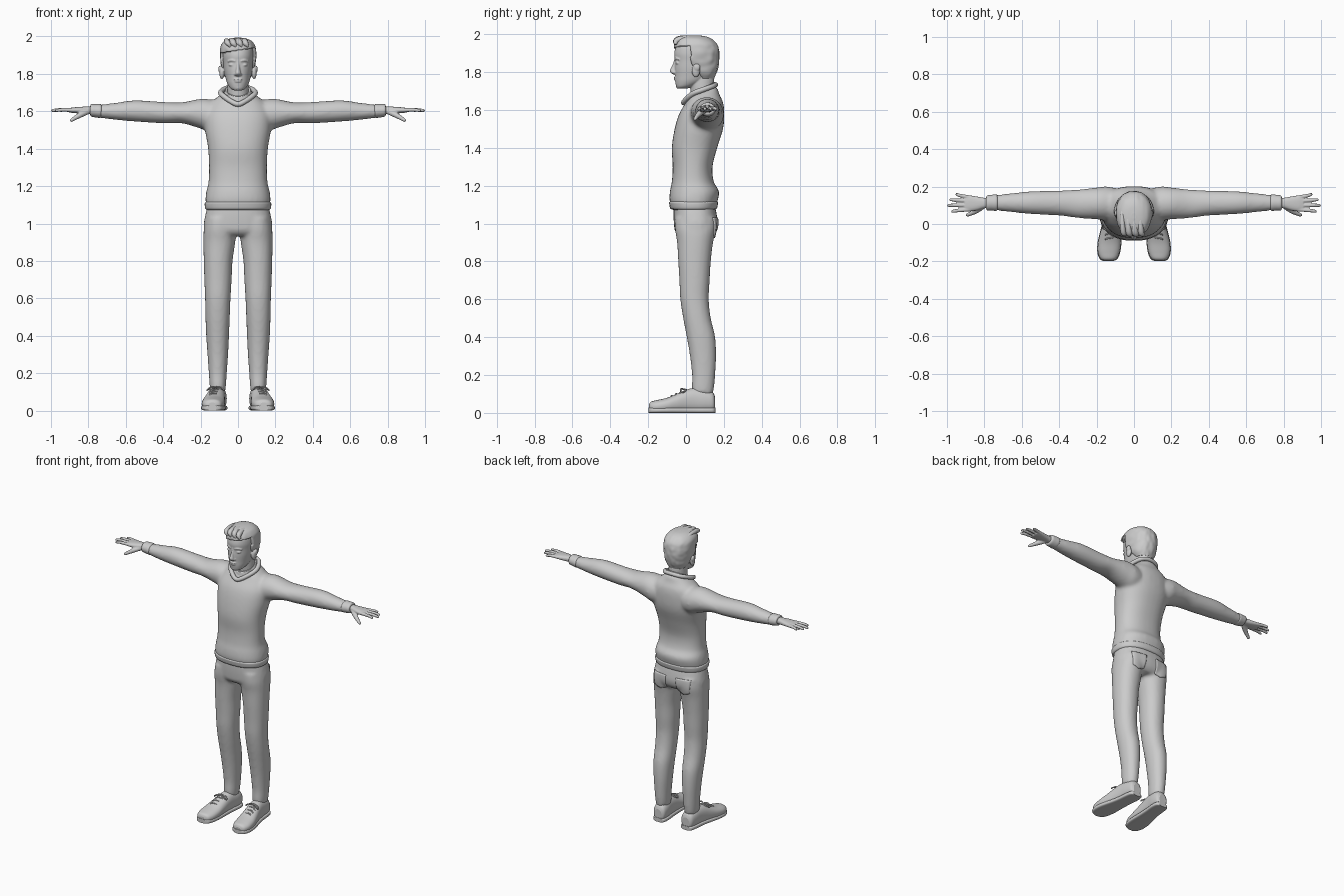
import bpy, bmesh, math
from mathutils import Vector, noise


def spline(keys, steps, closed=False):
    """Catmull-Rom interpolation through tuples of any length."""
    n, out = len(keys), []
    get = (lambda i: keys[i % n]) if closed else (lambda i: keys[max(0, min(n - 1, i))])
    for i in range(n if closed else n - 1):
        p = [get(i + k) for k in (-1, 0, 1, 2)]
        for s in range(steps):
            t = s / steps
            out.append(tuple(0.5 * (2 * b + (c - a) * t + (2 * a - 5 * b + 4 * c - d) * t * t
                                    + (3 * b - a - 3 * c + d) * t ** 3) for a, b, c, d in zip(*p)))
    if not closed:
        out.append(tuple(keys[-1]))
    return out


def finish(name, bm):
    bmesh.ops.recalc_face_normals(bm, faces=bm.faces)
    for f in bm.faces:
        f.smooth = len(f.verts) < 5
    me = bpy.data.meshes.new(name)
    bm.to_mesh(me)
    bm.free()
    ob = bpy.data.objects.new(name, me)
    bpy.context.collection.objects.link(ob)
    return ob


def skin(name, rings, closed=False):
    bm = bmesh.new()
    vs = [[bm.verts.new(p) for p in r] for r in rings]
    n, m = len(vs[0]), len(vs)
    for i in range(m if closed else m - 1):
        a, b = vs[i], vs[(i + 1) % m]
        for j in range(n):
            bm.faces.new((a[j], a[(j + 1) % n], b[(j + 1) % n], b[j]))
    if not closed:
        bm.faces.new(vs[0])
        bm.faces.new(vs[-1])
    return finish(name, bm)


def loft(name, keys, axis='z', n=32, power=2.0, steps=5, side=1, tilt=0.0):
    """Keys are (position, centre 1, radius 1, centre 2, radius 2)."""
    rings = []
    for t, c1, r1, c2, r2 in spline(keys, steps):
        ring = []
        for j in range(n):
            w = 2 * math.pi * j / n
            ca, sa = math.cos(w), math.sin(w)
            a = c1 + r1 * math.copysign(abs(ca) ** (2 / power), ca)
            b = c2 + r2 * math.copysign(abs(sa) ** (2 / power), sa)
            x, y, z = {'x': (t, a, b), 'y': (a, t, b), 'z': (a, b, t + tilt * (b - c2))}[axis]
            ring.append((x * side, y, z))
        rings.append(ring)
    return skin(name, rings)


def tube(name, keys, closed=False, n=12, steps=5):
    """Round tube along (x, y, z, radius) keys."""
    pts = spline(keys, steps, closed)
    m, rings = len(pts), []
    for i, p in enumerate(pts):
        a, b = (pts[i - 1], pts[(i + 1) % m]) if closed else (pts[max(i - 1, 0)], pts[min(i + 1, m - 1)])
        t = (Vector(b[:3]) - Vector(a[:3])).normalized()
        u = t.cross(Vector((0, 0, 1))).normalized()
        v = u.cross(t)
        rings.append([Vector(p[:3]) + p[3] * (u * math.cos(w) + v * math.sin(w))
                      for w in (2 * math.pi * k / n for k in range(n))])
    return skin(name, rings, closed)


def ball(name, c, r):
    bm = bmesh.new()
    bmesh.ops.create_uvsphere(bm, u_segments=24, v_segments=16, radius=1)
    for v in bm.verts:
        v.co = Vector((c[k] + v.co[k] * r[k] for k in range(3)))
    return finish(name, bm)


def fuse(name, parts, voxel, smooth):
    """Merge overlapping solids into one soft skin."""
    bm = bmesh.new()
    for o in parts:
        bm.from_mesh(o.data)
        bpy.data.objects.remove(o)
    ob = finish(name, bm)
    r = ob.modifiers.new("remesh", 'REMESH')
    r.mode, r.voxel_size, r.use_smooth_shade = 'VOXEL', voxel, True
    s = ob.modifiers.new("smooth", 'SMOOTH')
    s.factor, s.iterations = 0.5, smooth
    return ob


def mirror(ob):
    ob.modifiers.new("mirror", 'MIRROR').use_mirror_merge = False
    return ob


# Sweater: body and two sleeves
body = loft("body", [(1.075, 0, .165, .04, .112), (1.12, 0, .174, .04, .127), (1.17, 0, .17, .045, .13),
                     (1.22, 0, .158, .036, .111), (1.30, 0, .155, .035, .105), (1.40, 0, .16, .045, .12),
                     (1.50, 0, .176, .068, .128), (1.58, 0, .176, .083, .119), (1.64, 0, .15, .098, .098),
                     (1.68, 0, .105, .1, .077), (1.705, 0, .07, .115, .055), (1.72, 0, .05, .13, .035)], power=2.3)
sleeves = [loft("sleeve", [(.05, .11, .07, 1.57, .07), (.14, .11, .09, 1.575, .087), (.20, .11, .085, 1.587, .08),
                           (.30, .108, .076, 1.592, .056), (.40, .112, .067, 1.593, .057),
                           (.55, .114, .061, 1.602, .057), (.65, .114, .051, 1.60, .046),
                           (.74, .114, .041, 1.60, .035), (.77, .114, .037, 1.60, .031)], 'x', side=s)
           for s in (1, -1)]
fuse("sweater", [body] + sleeves, .01, 10)
mirror(loft("sleeve_cuff", [(.73, .114, .038, 1.602, .032), (.737, .114, .044, 1.602, .037),
                            (.76, .114, .042, 1.603, .036), (.785, .113, .04, 1.605, .033),
                            (.79, .113, .03, 1.605, .024)], 'x', steps=3))
loft("sweater_hem", [(1.072, 0, .16, .04, .105), (1.078, 0, .174, .04, .122), (1.10, 0, .178, .04, .128),
                     (1.112, 0, .176, .04, .129), (1.118, 0, .165, .04, .12)], n=48, power=2.3, steps=3)

# Neckline and shirt collar
half = [(.04, .0, 1.655, .014), (.085, .04, 1.688, .014), (.09, .085, 1.705, .014), (.06, .14, 1.725, .013)]
tube("neckband", [(0, -.012, 1.638, .014)] + half + [(0, .157, 1.733, .013)]
     + [(-x, y, z, r) for x, y, z, r in reversed(half)], closed=True)
loft("shirt_collar", [(1.66, 0, .085, .082, .078), (1.69, 0, .076, .083, .074), (1.711, 0, .069, .084, .071),
                      (1.713, 0, .064, .084, .066), (1.705, 0, .05, .084, .05)], steps=3, tilt=.5)

# Head, neck and face fused together
face = [loft("skull", [(1.712, 0, .022, -.022, .024), (1.724, 0, .042, -.006, .046), (1.75, 0, .058, .02, .077),
                       (1.78, 0, .067, .036, .094), (1.82, 0, .075, .045, .105), (1.86, 0, .08, .053, .112),
                       (1.90, 0, .083, .052, .114), (1.94, 0, .078, .053, .103), (1.97, 0, .055, .055, .075),
                       (1.982, 0, .02, .055, .03)], n=48, power=2.15),
        loft("neck", [(1.66, 0, .058, .09, .062), (1.72, 0, .057, .085, .063), (1.76, 0, .056, .085, .064),
                      (1.82, 0, .055, .08, .06)]),
        loft("nose", [(1.787, 0, .008, -.055, .012), (1.794, 0, .018, -.06, .018), (1.805, 0, .016, -.064, .022),
                      (1.825, 0, .011, -.06, .018), (1.855, 0, .008, -.052, .013), (1.875, 0, .009, -.05, .012)],
             n=20),
        ball("upper_lip", (0, -.056, 1.771), (.023, .009, .005)),
        ball("lower_lip", (0, -.054, 1.760), (.02, .01, .006)),
        ball("chin", (0, -.036, 1.728), (.024, .018, .015))]
for s in (1, -1):
    face += [ball("eye", (s * .033, -.042, 1.848), (.017, .014, .008)),
             tube("brow", [(s * .014, -.056, 1.868, .006), (s * .034, -.052, 1.873, .006),
                           (s * .056, -.036, 1.866, .004)]),
             ball("nostril", (s * .014, -.056, 1.797), (.008, .012, .007)),
             ball("ear", (s * .086, .052, 1.808), (.014, .022, .036)),
             ball("ear_rim", (s * .095, .058, 1.825), (.01, .018, .02))]
fuse("head", face, .0038, 3)

# Hair cap: the face opening is pulled inside the skull
hair = loft("hair", [(1.765, 0, .055, .095, .052), (1.80, 0, .078, .085, .078), (1.84, 0, .089, .067, .105),
                     (1.88, 0, .096, .061, .115), (1.92, 0, .097, .055, .119), (1.95, 0, .092, .05, .111),
                     (1.975, 0, .075, .045, .09), (1.989, 0, .046, .043, .058), (1.994, 0, .012, .043, .015)],
            n=80, power=2.15, steps=7)
for v in hair.data.vertices:
    x, y, z = v.co
    if z < 1.925 + .15 * x and y < .022 + max(0, 1.85 - z) * .8:
        v.co = Vector((x * .78, .055 + (y - .055) * .78, z))
    else:
        k = 1 + .035 * noise.noise(Vector((x * 45, y * 14, z * 30)))
        v.co = Vector((x * k, .055 + (y - .055) * k, z))
for i, (x, w) in enumerate(((-.055, .014), (-.025, .017), (.008, .018), (.04, .016))):
    tube("hair_lock", [(x + .015, -.055, 1.945, .006), (x, -.05, 1.965, w), (x - .006, -.01, 1.976, w),
                       (x - .008, .05, 1.974, w * .8), (x - .01, .10, 1.96, .006)])

# Hands: palm, four fingers and a thumb
hand = [loft("palm", [(.76, .113, .027, 1.605, .021), (.80, .112, .028, 1.606, .02), (.84, .11, .037, 1.606, .018),
                      (.88, .11, .043, 1.606, .015), (.905, .11, .04, 1.606, .011)], 'x', power=2.4)]
for y0, y1, tip in ((.078, .068, .978), (.1, .1, 1.0), (.122, .13, .988), (.142, .158, .955)):
    mid = .6 * tip + .4 * .885
    hand.append(tube("finger", [(.875, y0, 1.606, .011), (mid, .4 * y0 + .6 * y1, 1.608, .0095),
                                (tip - .008, y1, 1.604, .008), (tip - .002, y1, 1.604, .005),
                                (tip, y1, 1.604, .001)]))
hand.append(tube("thumb", [(.80, .10, 1.60, .015), (.84, .073, 1.582, .015), (.87, .057, 1.565, .0115),
                           (.891, .048, 1.552, .009), (.898, .045, 1.548, .003)]))
hand = fuse("hand", hand, .004, 2)
mirror(hand)

# Jeans: hips and two legs
hips = loft("hips", [(1.10, 0, .162, .043, .108), (1.05, 0, .174, .048, .114), (1.0, 0, .183, .052, .116),
                     (.96, 0, .182, .05, .108), (.935, 0, .17, .05, .085)], power=2.4)
legs = [loft("leg", [(.10, .108, .04, .088, .054), (.14, .108, .044, .09, .059), (.2, .108, .048, .093, .061),
                     (.3, .108, .055, .09, .069), (.4, .109, .061, .079, .075), (.5, .109, .065, .058, .073),
                     (.6, .108, .068, .045, .075), (.7, .107, .073, .045, .08), (.8, .106, .077, .045, .086),
                     (.9, .1, .085, .048, .095), (.97, .096, .087, .05, .108), (1.03, .092, .08, .05, .108)],
             power=2.15, side=s) for s in (1, -1)]
jeans = fuse("jeans", [hips] + legs, .01, 5)

# Back pockets wrapped onto the jeans
bm = bmesh.new()
bmesh.ops.create_grid(bm, x_segments=10, y_segments=10, size=1)
for v in bm.verts:
    u, w = v.co.x, v.co.y
    v.co = Vector((.088 + u * (.046 + .004 * w), .3, .985 + w * .045 - (1 - abs(u)) * .015 * (1 - w) / 2))
pocket = mirror(finish("back_pocket", bm))
wrap = pocket.modifiers.new("wrap", 'SHRINKWRAP')
wrap.target, wrap.wrap_method = jeans, 'PROJECT'
wrap.use_project_y, wrap.use_positive_direction, wrap.use_negative_direction = True, False, True
solid = pocket.modifiers.new("solid", 'SOLIDIFY')
solid.thickness, solid.offset = .012, 0

# Shoes with soles and laces
shoe = [(-.196, .137, .02, .027, .016), (-.185, .136, .043, .031, .028), (-.15, .135, .058, .034, .034),
        (-.1, .131, .061, .04, .04), (-.05, .125, .056, .05, .05), (0, .118, .05, .061, .061),
        (.05, .112, .047, .066, .066), (.1, .107, .047, .064, .062), (.14, .105, .041, .058, .052),
        (.153, .105, .025, .05, .035)]
mirror(loft("shoe", shoe, 'y', power=2.3))
mirror(loft("sole", [(y * 1.015, c, r + .003, .014, .014) for y, c, r, _, _ in shoe], 'y', power=4))
for y, c, z in ((-.075, .128, .089), (-.05, .125, .1), (-.025, .121, .112), (.0, .118, .122)):
    mirror(tube("lace", [(c - .034, y + .012, z - .02, .004), (c - .016, y + .003, z - .002, .004),
                         (c + .016, y - .003, z + .001, .004), (c + .034, y - .01, z - .02, .004)], n=8))
for s in (1, -1):
    mirror(tube("lace_bow", [(.12, -.008, .124, .004), (.12 + s * .025, -.028, .126, .004),
                             (.12 + s * .046, -.02, .108, .004), (.12 + s * .03, -.002, .118, .004)],
                closed=True, n=8))
